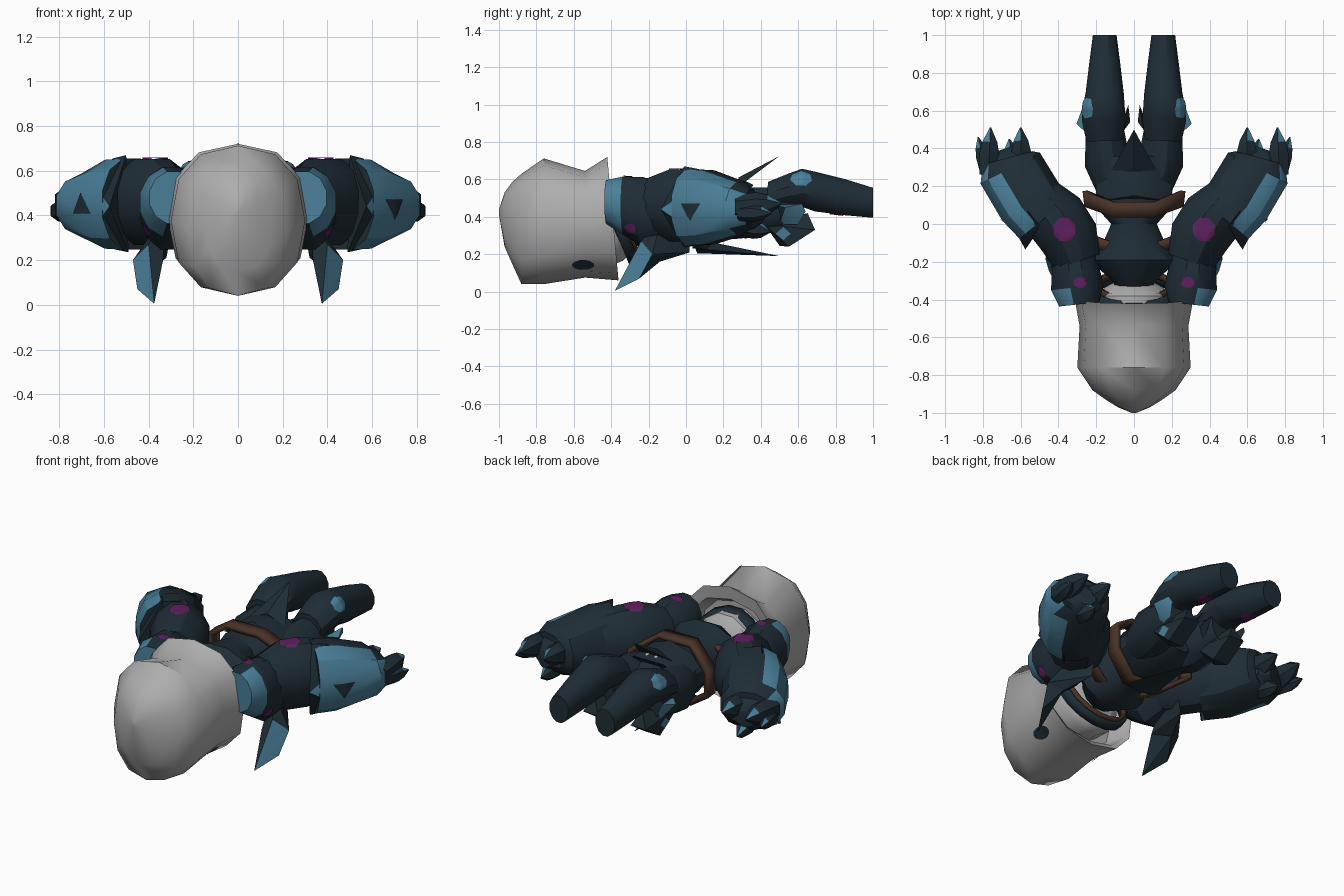
import bpy, bmesh, math
from mathutils import Vector
from mathutils.bvhtree import BVHTree

if "Cube" in bpy.data.objects:
    bpy.data.objects.remove(bpy.data.objects["Cube"])


def material(name, rgb):
    m = bpy.data.materials.new(name)
    m.diffuse_color = (*rgb, 1)
    m.use_nodes = True
    m.node_tree.nodes["Principled BSDF"].inputs["Base Color"].default_value = m.diffuse_color
    return m


DARK = material("dark_slate", (0.0135, 0.026, 0.036))
TEAL = material("steel_teal", (0.07, 0.215, 0.32))
GREY = material("pale_grey", (0.42, 0.42, 0.42))
BROWN = material("leather_brown", (0.065, 0.032, 0.020))
PURPLE = material("gem_purple", (0.11, 0.014, 0.11))


def finish(name, bm, mats, rule=None):
    """Turn a bmesh into an object; rule(normal, centre) picks the second material."""
    bmesh.ops.recalc_face_normals(bm, faces=bm.faces)
    bm.normal_update()
    if rule:
        for f in bm.faces:
            f.material_index = int(rule(f.normal, f.calc_center_median()))
    me = bpy.data.meshes.new(name)
    bm.to_mesh(me)
    bm.free()
    for m in mats:
        me.materials.append(m)
    ob = bpy.data.objects.new(name, me)
    bpy.context.collection.objects.link(ob)
    return ob


def loft(name, rings, mats, n=12, s=1, phase=0.5, cap=True, rule=None, edit=None, pw=1.0):
    """Skin rounded rings (x, y, z, half width, half height) along a path."""
    bm = bmesh.new()
    loops = []
    for i, (x, y, z, w, h) in enumerate(rings):
        a, b = rings[max(i - 1, 0)], rings[min(i + 1, len(rings) - 1)]
        t = Vector((b[0] - a[0], abs(b[1] - a[1]), 0)).normalized()
        side = Vector((t.y, -t.x, 0))
        loop = []
        for k in range(n):
            ang = 2 * math.pi * (k + phase) / n
            c, d = (math.copysign(abs(f) ** pw, f) for f in (math.cos(ang), math.sin(ang)))
            p = Vector((x, y, z)) + side * w * c + Vector((0, 0, h * d))
            if edit:
                edit(p)
            loop.append(bm.verts.new((p.x * s, p.y, p.z)))
        loops.append(loop)
    for l0, l1 in zip(loops, loops[1:]):
        for k in range(n):
            bm.faces.new((l0[k], l0[(k + 1) % n], l1[(k + 1) % n], l1[k]))
    if cap:
        bm.faces.new(loops[0])
        bm.faces.new(loops[-1])
    return finish(name, bm, mats, rule)


def hull(name, pts, mats, s=1, rule=None):
    """Faceted solid wrapped around a few points."""
    bm = bmesh.new()
    vs = [bm.verts.new((x * s, y, z)) for x, y, z in pts]
    r = bmesh.ops.convex_hull(bm, input=vs)
    junk = [g for g in r["geom_interior"] if isinstance(g, bmesh.types.BMVert)]
    bmesh.ops.delete(bm, geom=junk, context="VERTS")
    return finish(name, bm, mats, rule)


def decal(name, targets, origin, direction, w, h, mat, s=1, n=12, phase=0.0):
    """Thin inlay draped on the targets, projected from origin along direction."""
    trees = [BVHTree.FromPolygons([v.co for v in t.data.vertices],
                                  [list(p.vertices) for p in t.data.polygons]) for t in targets]
    d = Vector((direction[0] * s, direction[1], direction[2])).normalized()
    o = Vector((origin[0] * s, origin[1], origin[2])) - d * 0.5
    q = d.to_track_quat("Z", "Y")
    bm = bmesh.new()
    bmesh.ops.create_circle(bm, segments=n, radius=1, cap_ends=True, cap_tris=True)
    bmesh.ops.subdivide_edges(bm, edges=bm.edges, cuts=3, use_grid_fill=True)
    ca, sa = math.cos(phase), math.sin(phase)
    for v in bm.verts:
        x, y = v.co.x * ca - v.co.y * sa, v.co.x * sa + v.co.y * ca
        p = o + q @ Vector((x * w, y * h, 0))
        dists = [r[3] for r in (t.ray_cast(p, d) for t in trees) if r[0]]
        v.co = p + d * (min(dists, default=0.5) - 0.005)
    return finish(name, bm, [mat])


def band(name, rings, mat, edit=None, n=16, thick=0.02):
    """Open strap with thickness."""
    ob = loft(name, rings, [mat], n=n, cap=False, edit=edit)
    m = ob.modifiers.new("thickness", "SOLIDIFY")
    m.thickness = thick


def claw(name, base, tip, r, s):
    """Tapered finger with a coloured outer edge at the point."""
    b, t = Vector(base), Vector(tip)
    rings = [(*b.lerp(t, f), r * k, r * k * 1.2)
             for f, k in ((0, 0.9), (0.45, 1), (0.7, 0.75), (1, 0.08))]
    lim = b.lerp(t, 0.75).y
    loft(name, rings, [DARK, TEAL], n=6, s=s,
         rule=lambda nn, c: c.y > lim and nn.x * s > 0.4 and nn.z > 0)


# Hood: (y, half width, bottom, top), with a leaning rear rim and a hollow back
def lean(p):
    if p.y > -0.45:
        p.y += 0.03 * (0.38 - p.z) / 0.33


HOOD = [(-1.0, 0.012, .41, .44), (-.97, .085, .24, .53), (-.93, .15, .15, .585),
        (-.88, .22, .04, .63), (-.76, .30, .04, .712), (-.54, .288, .075, .645),
        (-.39, .315, .06, .72), (-.405, .285, .09, .64), (-.50, .25, .11, .60)]
hood = loft("hood", [(0, y, (b + t) / 2, w, (t - b) / 2) for y, w, b, t in HOOD],
            [GREY], phase=0, edit=lean, pw=.85)
loft("inner_head", [(0, -.52, .36, .2, .21), (0, -.38, .355, .195, .215),
                    (0, -.335, .34, .16, .18), (0, -.31, .32, .11, .13)], [GREY])


# Collar and straps
def collar_lean(p):
    p.y += 0.4 * (0.36 - p.z)


def sweep(p):
    p.y += 0.36 * max(abs(p.x) - .08, 0)


band("collar", [(0, -.39, .36, .235, .22), (0, -.33, .36, .22, .205)], DARK, collar_lean)
band("collar_trim", [(0, -.345, .36, .205, .19), (0, -.31, .36, .20, .185)], BROWN, collar_lean)
band("chest_strap", [(0, -.17, .41, .265, .13), (0, -.11, .41, .265, .13)], BROWN, sweep)
band("belt", [(0, .025, .42, .285, .205), (0, .105, .42, .295, .205)], BROWN, sweep, 8, .03)

# Torso and hips
loft("torso", [(0, -.33, .39, .10, .12), (0, -.29, .395, .13, .15), (0, -.19, .41, .25, .19),
               (0, -.10, .42, .17, .17), (0, .0, .42, .125, .15), (0, .07, .42, .19, .16),
               (0, .3, .42, .21, .14), (0, .4, .42, .12, .1)], [DARK])

# Rear flap above and pointed flap below
flap = hull("back_flap", [(sx * x, y, z) for sx in (1, -1) for x, y, z in
                          ((.13, .13, .56), (.2, .15, .5), (.2, .3, .49), (.1, .36, .57), (.12, .3, .5))]
            + [(0, .15, .61), (0, .3, .60)], [DARK])
hull("back_spike", [(-.12, .28, .56), (.12, .28, .56), (0, .28, .61), (0, .50, .725)], [DARK])
hull("belly_flap", [(-.1, .05, .23), (.1, .05, .23), (0, .06, .28), (0, .06, .205), (0, .5, .19)], [DARK])

for s, tag in ((1, "right"), (-1, "left")):
    def part(name):
        return name + "_" + tag

    def facing(n, x, y, z=0):
        return Vector((n.x * s, n.y, n.z)).dot(Vector((x, y, z)).normalized())

    # Hood side spots
    decal(part("hood_spot"), [hood], (.24, -.55, .13), (-1, 0, .35), .06, .034, DARK, s, phase=.2)

    # Shoulder and upper arm
    shoulder = loft(part("shoulder"), [(.29, -.425, .48, .11, .12), (.30, -.335, .46, .145, .16),
                                       (.31, -.24, .43, .13, .19), (.33, -.1, .43, .12, .15)],
                    [DARK, TEAL], s=s, rule=lambda n, c: facing(n, .75, -.66) > .45 and c.y < -.32)
    arm = loft(part("upper_arm"), [(.30, -.20, .46, .13, .15), (.345, -.07, .46, .165, .2),
                                   (.42, .04, .46, .17, .2), (.50, .14, .46, .13, .17)], [DARK], s=s)
    decal(part("shoulder_gem"), [shoulder], (.285, -.31, .6), (0, 0, -1), .036, .03, PURPLE, s)
    decal(part("arm_gem"), [arm], (.37, -.03, .65), (0, 0, -1), .062, .066, PURPLE, s, n=8, phase=.39)
    decal(part("shoulder_side_gem"), [shoulder], (.42, -.30, .335), (-1, 0, .2), .03, .035, PURPLE, s)

    # Flared gauntlet with a pointed cuff and an outer emblem
    gauntlet = loft(part("gauntlet"), [(.475, .03, .45, .175, .21), (.55, .12, .45, .185, .205),
                                       (.655, .295, .445, .183, .145), (.67, .35, .44, .14, .11)],
                    [DARK, TEAL], s=s, pw=.9, rule=lambda n, c: facing(n, .8, -.6) > .35)
    cuff = hull(part("cuff_point"), [(.575, -.135, .44), (.645, .01, .54), (.645, .01, .34), (.50, -.01, .67),
                                     (.49, -.01, .235), (.56, .07, .655), (.56, .07, .25), (.69, .07, .44)],
                [DARK, TEAL], s, lambda n, c: facing(n, .8, -.6) > .35 and c.x * s > .575)
    decal(part("emblem"), [gauntlet, cuff], (.69, .03, .44), (-.82, .57, 0), .075, .062, DARK, s, n=3, phase=0 if s < 0 else math.pi)

    # Hand and fingers
    loft(part("hand"), [(.65, .28, .43, .15, .125), (.67, .37, .42, .12, .09), (.68, .40, .41, .06, .05)],
         [DARK], n=8, s=s)
    for i, (b, t, r) in enumerate((((.77, .26, .45), (.76, .51, .47), .06),
                                   ((.785, .28, .42), (.825, .46, .42), .04),
                                   ((.595, .28, .45), (.60, .51, .47), .06),
                                   ((.64, .28, .36), (.66, .45, .32), .05))):
        claw(part("finger_%d" % (i + 1)), b, t, r, s)

    # Hanging scarf blade under the shoulder
    hull(part("blade_tip"), [(.375, -.38, .005), (.45, -.25, .07), (.47, -.18, .2), (.40, -.24, .27),
                             (.335, -.25, .2), (.39, -.14, .16)],
         [DARK, TEAL], s, lambda n, c: n.y < -.25 and c.x * s > .40)
    hull(part("blade_root"), [(.47, -.18, .2), (.40, -.24, .27), (.335, -.25, .2), (.39, -.14, .16),
                              (.33, -.13, .40), (.30, .02, .32), (.32, .02, .21)], [DARK], s)

    # Legs
    loft(part("thigh"), [(.11, .18, .42, .09, .11), (.14, .32, .42, .125, .14),
                         (.155, .50, .44, .105, .12), (.16, .58, .45, .09, .1)], [DARK], s=s)
    shin = loft(part("shin"), [(.155, .44, .50, .1, .09), (.16, .55, .535, .12, .1),
                               (.16, .62, .555, .115, .105), (.155, .69, .535, .105, .11),
                               (.155, .85, .505, .085, .1), (.155, 1.0, .475, .065, .083)], [DARK], s=s)
    decal(part("knee_patch"), [shin], (.25, .615, .605), (-.9, 0, -.45), .06, .05, TEAL, s, n=7)
    hull(part("knee_fin"), [(.25, .48, .46), (.27, .62, .47), (.305, .53, .45), (.26, .64, .43),
                            (.22, .5, .36), (.24, .6, .36)],
         [DARK, TEAL], s, lambda n, c: n.x * s > .15 and c.y > .51)
    hull(part("knee_inner_fin"), [(.05, .50, .46), (.03, .63, .45), (.02, .54, .42), (.08, .5, .36)], [DARK], s)
    guard = hull(part("knee_guard"), [(.09, .42, .36), (.23, .42, .36), (.11, .55, .24), (.21, .55, .24),
                                      (.16, .50, .245), (.11, .69, .33), (.21, .69, .33), (.16, .65, .42)],
                 [DARK], s)
    decal(part("guard_patch"), [guard], (.22, .52, .31), (-1, 0, 0), .04, .035, TEAL, s, n=4)
    decal(part("calf_gem"), [shin], (.155, .80, .41), (0, 0, 1), .035, .06, PURPLE, s)
    decal(part("flap_stud"), [flap], (.03, .33, .59), (0, 0, -1), .01, .01, GREY, s)

# Smooth rounded areas, keep the creases; the hood is softer
for ob in bpy.context.scene.objects:
    ob.select_set(ob != hood)
bpy.context.view_layer.objects.active = flap
bpy.ops.object.shade_smooth_by_angle(angle=math.radians(32))
bpy.ops.object.select_all(action="DESELECT")
hood.select_set(True)
bpy.context.view_layer.objects.active = hood
bpy.ops.object.shade_smooth_by_angle(angle=math.radians(50))
